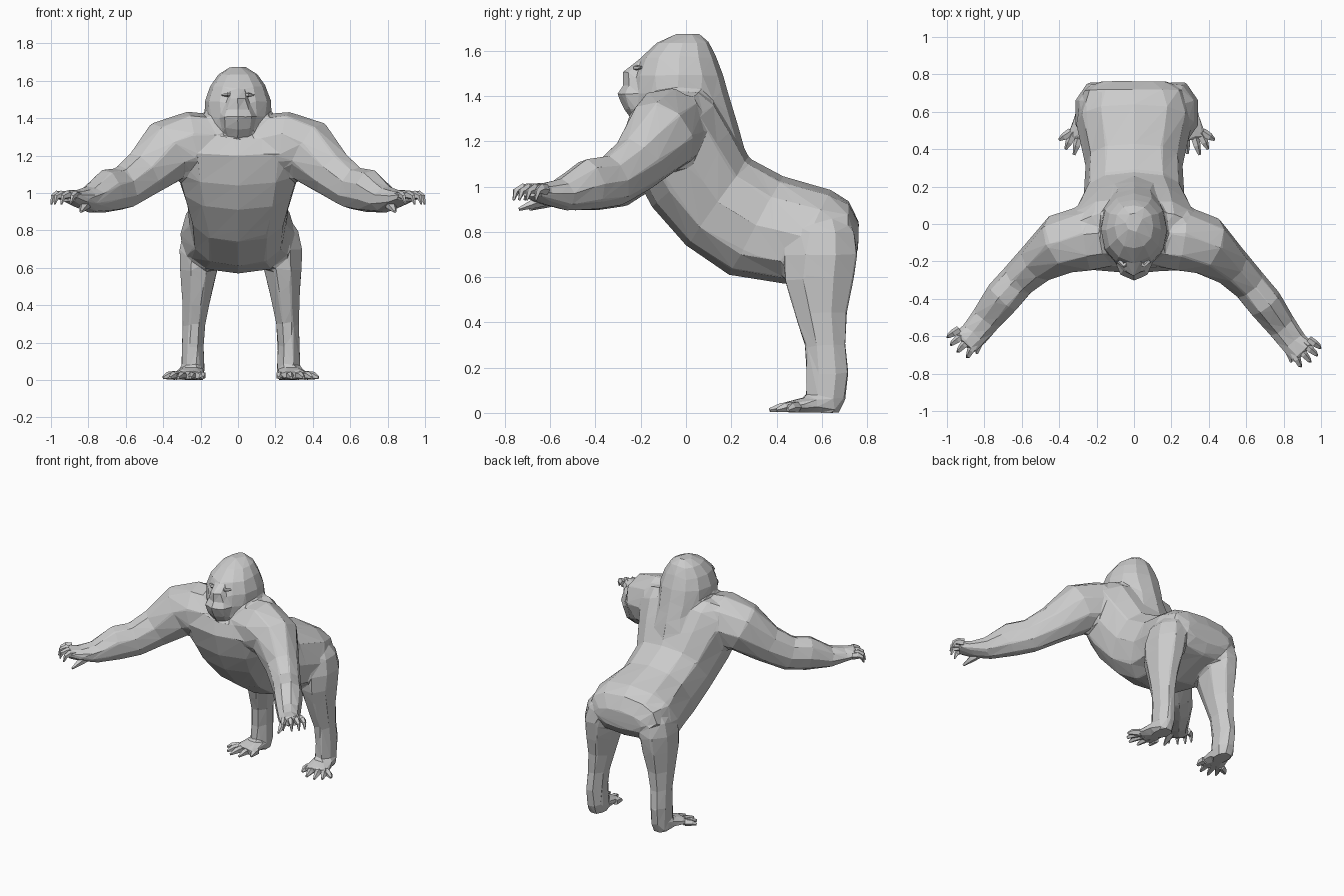
import bpy, bmesh, math
from mathutils import Vector as V


def loft(name, rings, n=10, power=1.0, turn=0.0, fix=None):
    """Skin a list of rings (centre, half axis a, half axis b) and cap both ends."""
    bm = bmesh.new()
    loops = []
    for c, a, b in rings:
        loop = []
        for i in range(n):
            t = 2 * math.pi * (i + turn) / n
            co, si = math.cos(t), math.sin(t)
            co = math.copysign(abs(co) ** power, co)
            si = math.copysign(abs(si) ** power, si)
            p = V(c) + V(a) * co + V(b) * si
            loop.append(bm.verts.new(fix(p) if fix else p))
        loops.append(loop)
    for r, s in zip(loops, loops[1:]):
        for i in range(n):
            j = (i + 1) % n
            bm.faces.new((r[i], r[j], s[j], s[i]))
    bm.faces.new(loops[0])
    bm.faces.new(loops[-1])
    bmesh.ops.recalc_face_normals(bm, faces=bm.faces)
    me = bpy.data.meshes.new(name)
    bm.to_mesh(me)
    bm.free()
    ob = bpy.data.objects.new(name, me)
    bpy.context.collection.objects.link(ob)
    return ob


def limb(name, pts, n=8, fix=None):
    """Tube along points (x, y, z, horizontal radius, vertical radius)."""
    cs = [V(p[:3]) for p in pts]
    rings = []
    for i, p in enumerate(pts):
        t = (cs[min(i + 1, len(cs) - 1)] - cs[max(i - 1, 0)]).normalized()
        side = t.cross(V((0, 0, 1))).normalized()
        up = side.cross(t)
        rings.append((cs[i], side * p[3], up * p[4]))
    return loft(name, rings, n, 1.0, 0.5, fix)


def column(name, rows, n=8, fix=None, turn=0.5, power=1.0):
    """Stack of level rings (z, x, y, x radius, y radius)."""
    rings = [((x, y, z), (rx, 0, 0), (0, ry, 0)) for z, x, y, rx, ry in rows]
    return loft(name, rings, n, power, turn, fix)


body = []  # parts that are fused into one skin

# Torso: stations from rump to chest (top y, top z, bottom y, bottom z, half width)
stations = [
    (0.765, 0.84, 0.76, 0.72, 0.18), (0.72, 0.935, 0.71, 0.65, 0.27),
    (0.64, 0.985, 0.44, 0.57, 0.31), (0.43, 1.045, 0.19, 0.61, 0.26),
    (0.28, 1.125, 0.0, 0.74, 0.27), (0.21, 1.26, -0.15, 0.91, 0.32),
    (0.14, 1.38, -0.22, 1.04, 0.355), (0.07, 1.43, -0.265, 1.20, 0.37),
    (-0.02, 1.42, -0.24, 1.28, 0.28),
]
torso = []
for ty, tz, by, bz, w in stations:
    top, bot = V((0, ty, tz)), V((0, by, bz))
    torso.append(((top + bot) / 2, (w, 0, 0), (top - bot) / 2))
body.append(loft("body", torso, 12, 0.8))

# Head with the thick nape running into the back (z, front y, back y, half width)
head = [
    (1.08, -0.10, 0.28, 0.22), (1.27, -0.19, 0.23, 0.175), (1.32, -0.225, 0.215, 0.165),
    (1.40, -0.24, 0.19, 0.178), (1.49, -0.23, 0.165, 0.178), (1.57, -0.20, 0.135, 0.15),
    (1.635, -0.13, 0.105, 0.105), (1.675, -0.04, 0.06, 0.04),
]
body.append(column("head", [(z, 0, (f + b) / 2, w, (b - f) / 2) for z, f, b, w in head], 12, None, 0, 0.92))

# Muzzle with lips and nose (z, front y, half width)
muzzle = [(1.29, -0.235, 0.07), (1.345, -0.277, 0.10), (1.41, -0.306, 0.105),
          (1.445, -0.276, 0.09), (1.505, -0.283, 0.06), (1.565, -0.205, 0.05)]
body.append(column("muzzle", [(z, 0, (f - 0.08) / 2, w, (-0.08 - f) / 2) for z, f, w in muzzle], 8, None, 0))

for s, tag in ((1, "left"), (-1, "right")):
    # The two arms differ slightly in swing and the stance is slightly off centre
    def arm_fix(p):
        return V((s * p.x, p.y - s * 0.025 * max(0, p.x - 0.3) / 0.6, p.z))

    def leg_fix(p):
        return V((s * p.x + 0.015, p.y, p.z))

    # Arm from shoulder to palm
    body.append(limb(tag + "_arm", [
        (0.10, -0.07, 1.25, 0.16, 0.17), (0.25, -0.08, 1.255, 0.18, 0.185),
        (0.38, -0.11, 1.22, 0.165, 0.175), (0.51, -0.21, 1.10, 0.115, 0.133),
        (0.615, -0.31, 1.025, 0.098, 0.118), (0.70, -0.41, 1.01, 0.10, 0.118),
        (0.79, -0.53, 0.965, 0.083, 0.073), (0.855, -0.615, 0.97, 0.077, 0.047),
        (0.91, -0.665, 0.985, 0.077, 0.035)], 9, arm_fix))

    # Four fingers with drooping tips, fanned across the palm
    tips = [(0.998, -0.635), (0.98, -0.675), (0.945, -0.71), (0.895, -0.737)]
    for k, (x, y) in enumerate(tips):
        f = k / 3
        bx, by = 0.935 - 0.085 * f, -0.59 - 0.075 * f
        limb(f"{tag}_finger_{k + 1}", [
            (bx, by, 0.985, 0.02, 0.025), ((bx + x) / 2, (by + y) / 2, 0.99, 0.021, 0.024),
            (x - 0.01, y + 0.01, 0.98, 0.014, 0.016),
            (x, y, 0.94, 0.005, 0.005)], 5, arm_fix)
    # Thumb
    limb(tag + "_thumb", [(0.80, -0.57, 0.95, 0.03, 0.03), (0.825, -0.65, 0.925, 0.025, 0.022),
                          (0.84, -0.715, 0.90, 0.008, 0.008)], 5, arm_fix)

    # Leg from buttock to ankle
    body.append(column(tag + "_leg", [
        (0.90, 0.17, 0.60, 0.06, 0.09), (0.80, 0.20, 0.60, 0.115, 0.155),
        (0.70, 0.217, 0.595, 0.12, 0.175), (0.59, 0.225, 0.588, 0.108, 0.165),
        (0.44, 0.237, 0.595, 0.083, 0.125), (0.30, 0.25, 0.615, 0.066, 0.097),
        (0.18, 0.257, 0.625, 0.063, 0.10), (0.06, 0.255, 0.617, 0.067, 0.093),
        (0.0, 0.255, 0.61, 0.058, 0.075)], 8, leg_fix))

    # Sole and instep
    body.append(limb(tag + "_foot", [
        (0.255, 0.67, 0.02, 0.05, 0.02), (0.26, 0.61, 0.045, 0.07, 0.045),
        (0.27, 0.53, 0.036, 0.082, 0.036), (0.29, 0.45, 0.026, 0.095, 0.026)], 8, leg_fix))

    # Splayed toes
    toes = [(0.205, 0.42, 0.21), (0.27, 0.375, 0.255), (0.335, 0.37, 0.30),
            (0.38, 0.40, 0.335), (0.415, 0.45, 0.35)]
    for k, (x, y, bx) in enumerate(toes):
        limb(f"{tag}_toe_{k + 1}", [
            (bx, 0.49, 0.025, 0.025, 0.025), (bx + (x - bx) * 0.6, 0.49 + (y - 0.49) * 0.6, 0.024, 0.021, 0.021),
            (x, y, 0.013, 0.008, 0.009)], 5, leg_fix)

# Fuse torso, head and limbs into one skin, then reduce it to irregular facets
bpy.ops.object.select_all(action='DESELECT')
for ob in body:
    ob.select_set(True)
bpy.context.view_layer.objects.active = body[0]
bpy.ops.object.join()
skin = body[0]
fuse = skin.modifiers.new("fuse", 'REMESH')
fuse.mode = 'VOXEL'
fuse.voxel_size = 0.011
relax = skin.modifiers.new("relax", 'SMOOTH')
relax.factor, relax.iterations = 0.5, 6
facet = skin.modifiers.new("facet", 'DECIMATE')
facet.ratio = 0.014

# Eyes on either side of the nose
for s in (1, -1):
    limb("left_eye" if s > 0 else "right_eye", [
        (s * 0.03, -0.20, 1.525, 0.02, 0.008), (s * 0.055, -0.222, 1.525, 0.012, 0.012),
        (s * 0.08, -0.195, 1.525, 0.015, 0.006)], 5)
